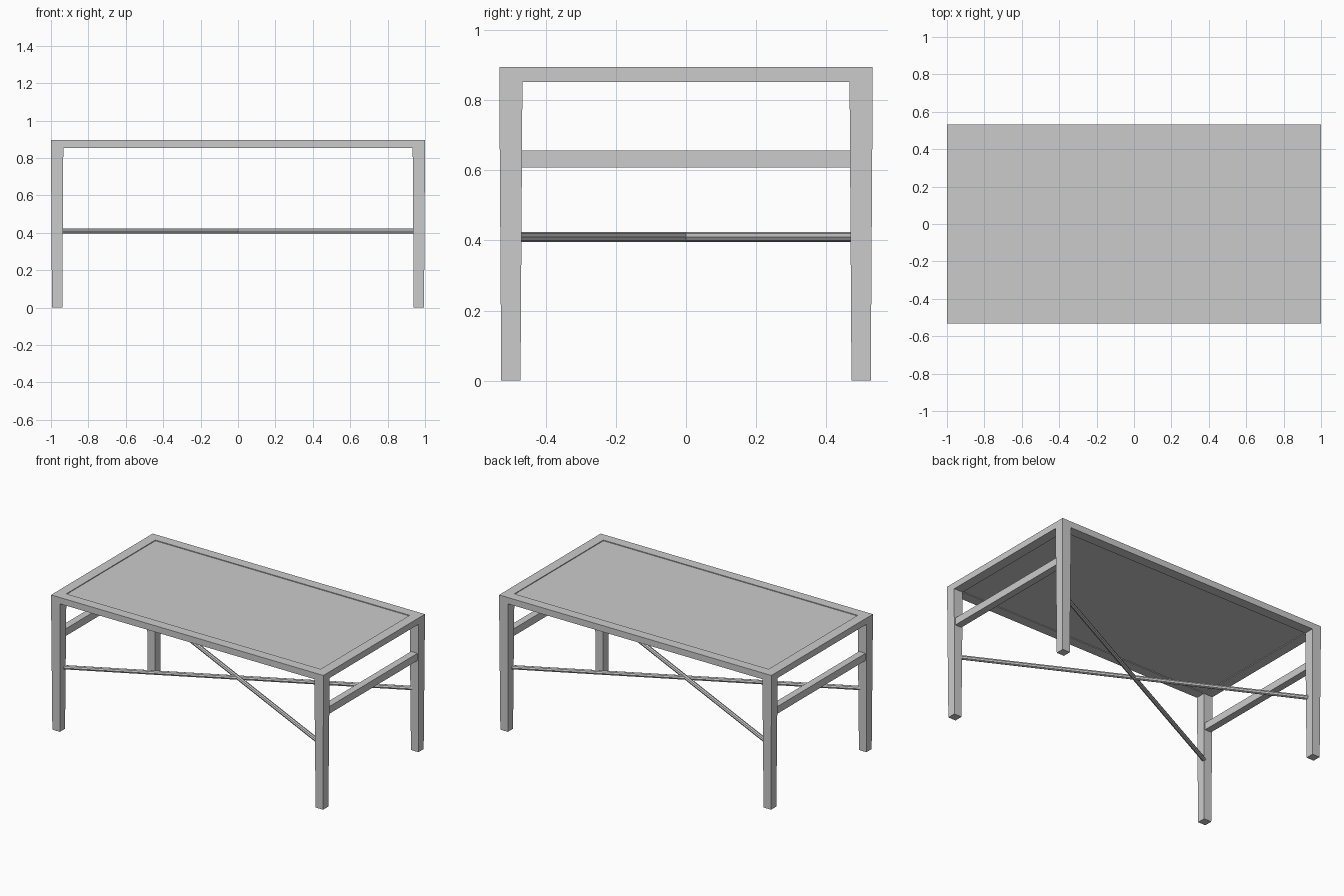
import bpy, bmesh, math
from mathutils import Vector

if "Cube" in bpy.data.objects:
    bpy.data.objects.remove(bpy.data.objects["Cube"])

HX, HY = 1.0, 0.533        # half length and half depth
H, FB = 0.895, 0.853       # table height, underside of frame
W = 0.066                  # frame and leg width


def finish(name, bm):
    bmesh.ops.recalc_face_normals(bm, faces=bm.faces)
    me = bpy.data.meshes.new(name)
    bm.to_mesh(me)
    bm.free()
    ob = bpy.data.objects.new(name, me)
    bpy.context.collection.objects.link(ob)
    return ob


def box(name, center, size):
    bm = bmesh.new()
    bmesh.ops.create_cube(bm, size=1)
    for v in bm.verts:
        v.co = Vector(a * b + c for a, b, c in zip(v.co, size, center))
    return finish(name, bm)


def leg(name, x, y, top_z, top_w, foot_w):
    ob = box(name, (0, 0, top_z / 2), (top_w, top_w, top_z))
    for v in ob.data.vertices:
        if v.co.z < 0.01:
            v.co.x *= foot_w / top_w
            v.co.y *= foot_w / top_w
    ob.location = (x, y, 0)
    return ob


def rod(name, a, b, radius):
    a, b = Vector(a), Vector(b)
    bm = bmesh.new()
    bmesh.ops.create_cone(bm, cap_ends=True, segments=8, radius1=radius,
                          radius2=radius, depth=(b - a).length)
    ob = finish(name, bm)
    ob.location = (a + b) / 2
    ob.rotation_euler = (b - a).to_track_quat('Z', 'Y').to_euler()
    return ob


# Mitred rim around the table top
bm = bmesh.new()
rings = []
for inset, z in ((0, FB), (0, H), (W, H), (W, FB)):
    x, y = HX - inset, HY - inset
    rings.append([bm.verts.new((sx * x, sy * y, z))
                  for sx, sy in ((-1, -1), (1, -1), (1, 1), (-1, 1))])
for r in range(4):
    p, q = rings[r], rings[(r + 1) % 4]
    for i in range(4):
        j = (i + 1) % 4
        bm.faces.new((p[i], p[j], q[j], q[i]))
finish("top_frame", bm)

# Slightly recessed panel inside the rim
box("top_panel", (0, 0, (H + FB) / 2), (2 * (HX - W), 2 * (HY - W), H - FB - 0.01))

# Tapered legs
cx, cy = HX - W / 2, HY - W / 2
for sx, xn in ((-1, "left"), (1, "right")):
    for sy, yn in ((-1, "front"), (1, "back")):
        leg(f"{yn}_{xn}_leg", sx * cx, sy * cy, FB, W, 0.055)
    # End rail between the two legs of each side
    box(f"{xn}_end_rail", (sx * cx, 0, 0.633), (0.047, 2 * cy - 0.04, 0.048))

# Diagonal cross rods between opposite legs
for s, n in ((1, "rising"), (-1, "falling")):
    rod(f"{n}_cross_rod", (-0.95, -s * 0.483, 0.41), (0.95, s * 0.483, 0.41), 0.014)
